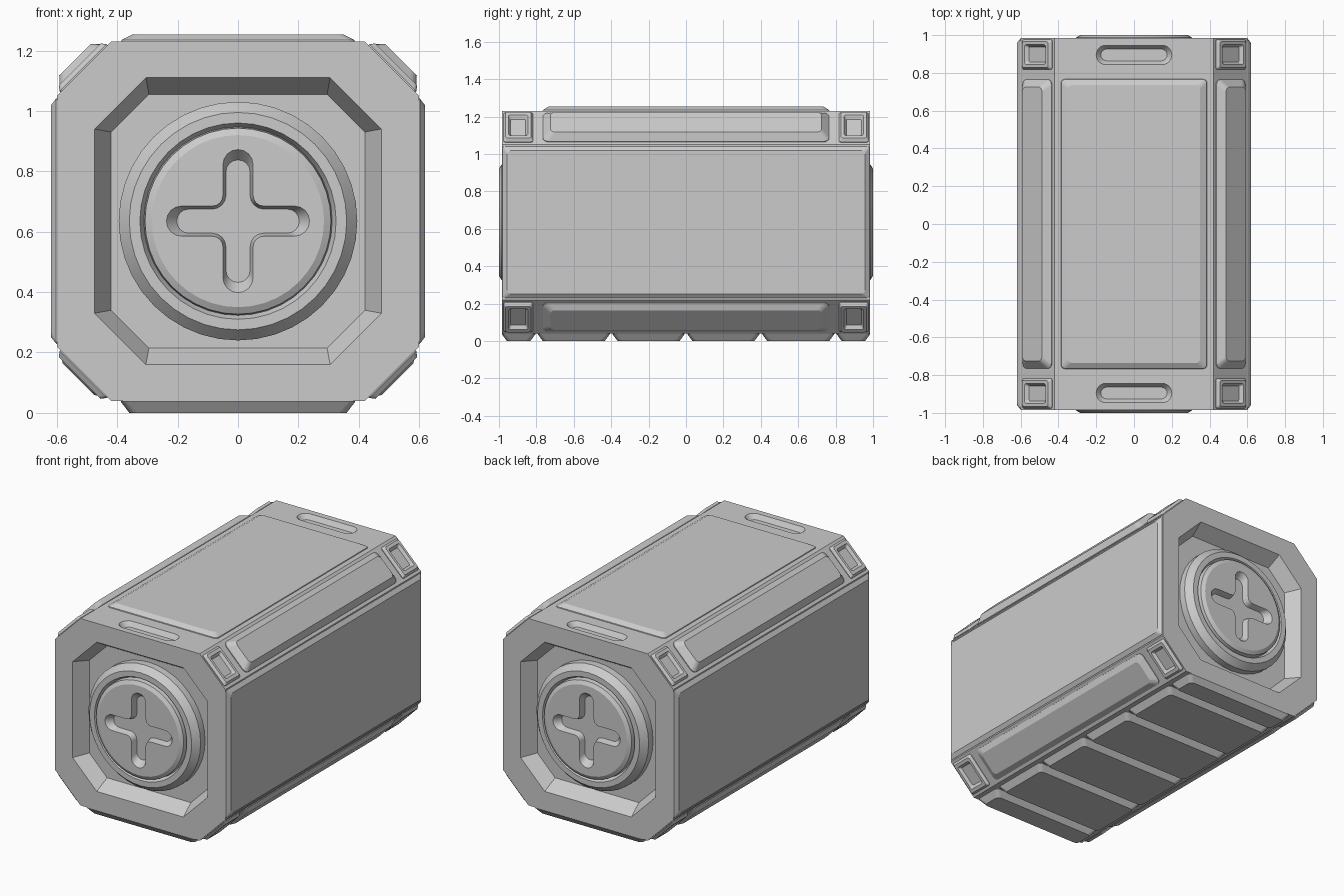
import bpy, bmesh
from math import sin, cos, pi, radians
from mathutils import Vector, Matrix

if "Cube" in bpy.data.objects:
    bpy.data.objects.remove(bpy.data.objects["Cube"])

CZ = 0.635  # height of the body axis


def frame(origin, u, v):
    u, v = Vector(u).normalized(), Vector(v).normalized()
    m = Matrix((u, v, u.cross(v))).transposed().to_4x4()
    m.translation = Vector(origin)
    return m


def loft(name, loops, mat, smooth=False):
    """Skin a stack of equal-length (outline, height) loops and cap both ends."""
    bm = bmesh.new()
    rings = [[bm.verts.new(mat @ Vector((x, y, h))) for x, y in pts] for pts, h in loops]
    n = len(rings[0])
    for a, b in zip(rings, rings[1:]):
        for i in range(n):
            j = (i + 1) % n
            bm.faces.new((a[i], a[j], b[j], b[i]))
    bm.faces.new(rings[0][::-1])
    bm.faces.new(rings[-1])
    bmesh.ops.recalc_face_normals(bm, faces=bm.faces)
    me = bpy.data.meshes.new(name)
    bm.to_mesh(me)
    bm.free()
    ob = bpy.data.objects.new(name, me)
    bpy.context.collection.objects.link(ob)
    if smooth:
        activate(ob)
        bpy.ops.object.shade_smooth_by_angle(angle=radians(25))
    return ob


def activate(ob):
    bpy.ops.object.select_all(action='DESELECT')
    ob.select_set(True)
    bpy.context.view_layer.objects.active = ob


def cut(ob, cutter):
    mod = ob.modifiers.new("cut", 'BOOLEAN')
    mod.operation, mod.solver, mod.object = 'DIFFERENCE', 'EXACT', cutter
    activate(ob)
    bpy.ops.object.modifier_apply(modifier=mod.name)
    bpy.data.objects.remove(cutter)


def oct_loop(a, b, c):
    return [(a, -b + c), (a, b - c), (a - c, b), (-a + c, b),
            (-a, b - c), (-a, -b + c), (-a + c, -b), (a - c, -b)]


def round_rect(a, b, r, n=4):
    pts = []
    for k, (sx, sy) in enumerate(((1, 1), (-1, 1), (-1, -1), (1, -1))):
        for i in range(n + 1):
            t = (k + i / n) * pi / 2
            pts.append((sx * (a - r) + r * cos(t), sy * (b - r) + r * sin(t)))
    return pts


def circle(r, n=40):
    return [(r * cos(2 * pi * i / n), r * sin(2 * pi * i / n)) for i in range(n)]


def cross(w, length, f):
    arm = []
    for i in range(5):
        t = pi - i * pi / 8
        arm.append((w + f + f * cos(t), -w - f + f * sin(t)))
    for i in range(9):
        t = -pi / 2 + i * pi / 8
        arm.append((length - w + w * cos(t), w * sin(t)))
    pts = []
    for k in range(4):
        c, s = (1, 0, -1, 0)[k], (0, 1, 0, -1)[k]
        pts += [(x * c - y * s, x * s + y * c) for x, y in arm]
    return pts


# Octagonal body with a sloped recess in both ends
front = frame((0, 0, CZ), (1, 0, 0), (0, 0, 1))
back = frame((0, 0, CZ), (-1, 0, 0), (0, 0, 1))
outer = oct_loop(0.6, 0.595, 0.18)
lip = oct_loop(0.475, 0.475, 0.17)
floor = oct_loop(0.42, 0.42, 0.125)
body = loft("body", [(floor, -0.895), (lip, -0.985), (outer, -0.985),
                     (outer, 0.985), (lip, 0.985), (floor, 0.895)], front)

# Two rounded slots in the top
for s in (-1, 1):
    m = frame((0, s * 0.895, 1.23), (1, 0, 0), (0, 1, 0))
    cut(body, loft("slot_cutter", [(round_rect(0.175, 0.031, 0.03, 6), -0.03),
                                   (round_rect(0.2, 0.051, 0.05, 6), 0),
                                   (round_rect(0.2, 0.051, 0.05, 6), 0.03)], m))

# Round end caps with a groove and a cross-shaped recess
profile = [(0.395, 0.87), (0.395, 0.94), (0.36, 0.98), (0.325, 0.98),
           (0.312, 0.955), (0.308, 0.987), (0.285, 1.0)]
for side, m in (("front", front), ("back", back)):
    cap = loft(side + "_cap", [(circle(r), h) for r, h in profile], m)
    cut(cap, loft("cross_cutter", [(cross(0.04, 0.203, 0.045), 0.96),
                                   (cross(0.05, 0.237, 0.035), 1.0),
                                   (cross(0.05, 0.237, 0.035), 1.03)], m))
    activate(cap)
    bpy.ops.object.shade_smooth_by_angle(angle=radians(25))

# Raised top panel
loft("top_panel", [(round_rect(0.39, 0.77, 0.02), -0.01), (round_rect(0.385, 0.765, 0.02), 0.005),
                   (round_rect(0.35, 0.735, 0.02), 0.023)],
     frame((0, 0, 1.23), (1, 0, 0), (0, 1, 0)))

# Raised side panels
for s in (-1, 1):
    loft("side_panel", [(round_rect(0.983, 0.41, 0.01), -0.01), (round_rect(0.98, 0.405, 0.01), 0.003),
                        (round_rect(0.957, 0.383, 0.02), 0.02)],
         frame((s * 0.6, 0, CZ), (0, s, 0), (0, 0, 1)))

# Chamfer bars and corner sockets on the four long edges
for sx in (-1, 1):
    for sz in (-1, 1):
        v, n = Vector((0, 1, 0)), Vector((sx, 0, sz)).normalized()
        u = v.cross(n)
        mid = Vector((sx * 0.51, 0, CZ + sz * 0.505))
        top = 0.042 if sz > 0 else 0.026
        loft("edge_bar", [(round_rect(0.108, 0.765, 0.03), -0.01),
                          (round_rect(0.108, 0.765, 0.03), 0.005),
                          (round_rect(0.074, 0.725, 0.025), top)], frame(mid, u, v))
        for sy in (-1, 1):
            loft("corner_socket", [(round_rect(0.11, 0.08, 0.012), -0.01),
                                   (round_rect(0.11, 0.08, 0.012), 0.004),
                                   (round_rect(0.098, 0.068, 0.012), 0.02),
                                   (round_rect(0.078, 0.052, 0.012), 0.02),
                                   (round_rect(0.062, 0.04, 0.008), 0.002)],
                 frame(mid + v * sy * 0.897, u, v))

# Row of tapered feet under the body
for y, half in ((-0.895, 0.09), (-0.6, 0.193), (-0.2, 0.193), (0.2, 0.193), (0.6, 0.193), (0.895, 0.09)):
    loft("foot", [(round_rect(0.39, half, 0.02), -0.01), (round_rect(0.388, half, 0.02), 0.003),
                  (round_rect(0.36, half - 0.027, 0.025), 0.04)],
         frame((0, y, 0.04), (1, 0, 0), (0, -1, 0)))
